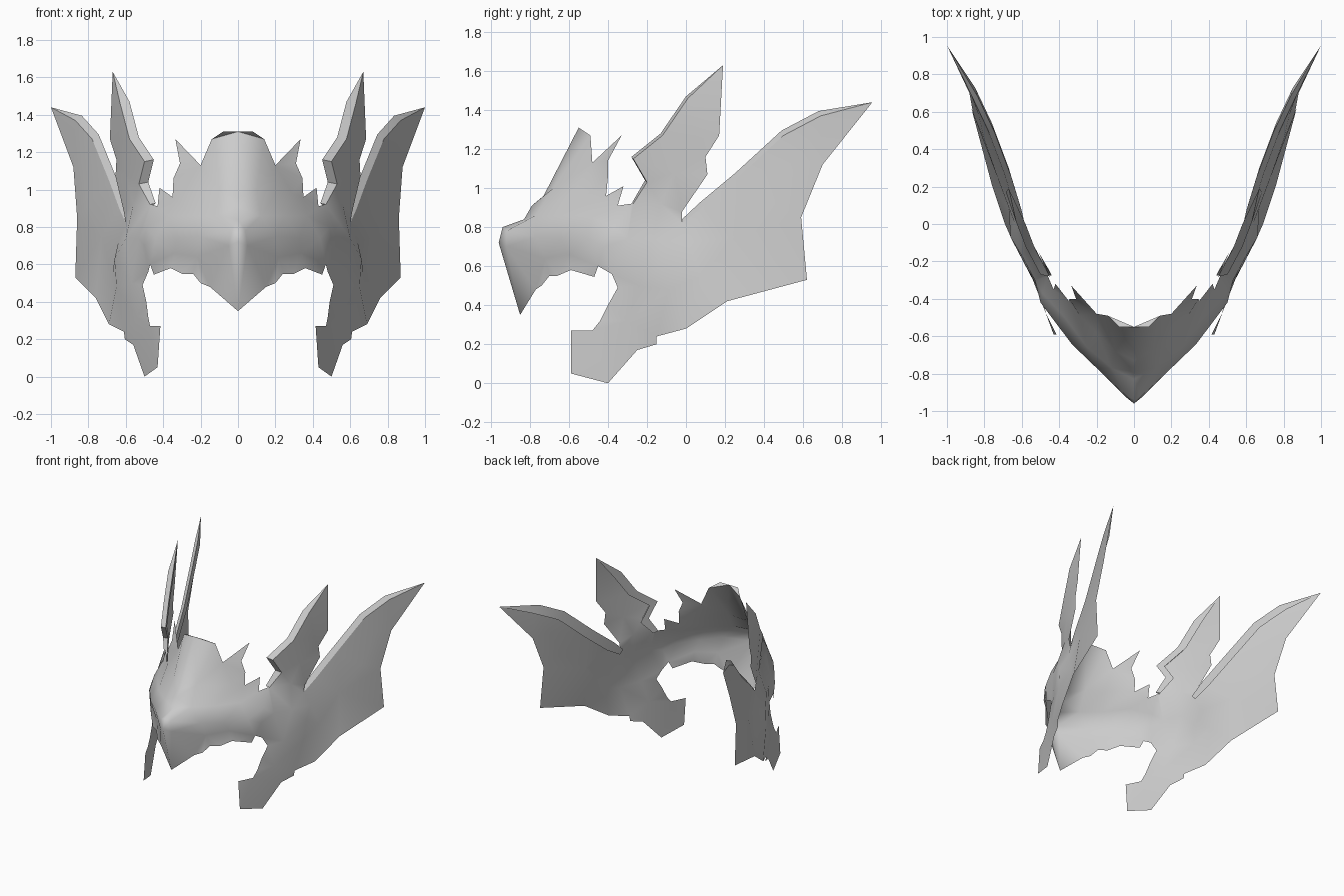
import bpy
import bmesh
from mathutils import Vector
from mathutils.geometry import delaunay_2d_cdt

old = bpy.data.objects.get("Cube")
if old:
    bpy.data.objects.remove(old, do_unlink=True)

# One plain grey for the whole piece
grey = bpy.data.materials.new("plain grey")
grey.use_nodes = True
colour = (0.6, 0.6, 0.6, 1)
grey.diffuse_color = colour
shader = next(n for n in grey.node_tree.nodes if n.type == "BSDF_PRINCIPLED")
shader.inputs["Base Color"].default_value = colour
shader.inputs["Roughness"].default_value = 0.6


def fill_sheet(bm, outline, inner, axes):
    """Fill an outline, seen along one axis, with a sheet through the inner points."""
    points = [Vector(p) for p in outline + inner]
    flat = [Vector((p[axes[0]], p[axes[1]])) for p in points]
    ring = list(range(len(outline)))
    result = delaunay_2d_cdt(flat, [], [ring], 1, 1e-5)
    sources = result[3]
    verts = [bm.verts.new(points[source[0]]) for source in sources]
    for face in result[2]:
        bm.faces.new([verts[i] for i in face])


def add_rim(bm, edge, inward, back):
    """Fold a tapered ridge along an edge, towards the middle and then back."""
    last = len(edge) - 1
    rows = []
    for i, point in enumerate(edge):
        p = Vector(point)
        size = 0.0 if i == last else 0.6 if i == 0 else 1.0
        rows.append([p, p + size * Vector(inward), p + size * Vector(back)])
    rows = [[bm.verts.new(p) for p in row] for row in rows]
    for low, high in zip(rows, rows[1:]):
        for k in range(2):
            bm.faces.new((low[k], high[k], high[k + 1], low[k + 1]))


def finish(bm, name):
    """Weld the half, mirror it and shade it smooth."""
    bmesh.ops.remove_doubles(bm, verts=bm.verts, dist=0.002)
    mesh = bpy.data.meshes.new(name)
    bm.to_mesh(mesh)
    bm.free()
    mesh.materials.append(grey)
    obj = bpy.data.objects.new(name, mesh)
    bpy.context.collection.objects.link(obj)
    mirror = obj.modifiers.new("mirror", "MIRROR")
    mirror.merge_threshold = 0.002
    bpy.ops.object.select_all(action="DESELECT")
    obj.select_set(True)
    bpy.context.view_layer.objects.active = obj
    bpy.ops.object.shade_smooth_by_angle(angle=0.9)


# Seam shared by the face mask and the side panel, from top to bottom
seam = [(.46, -.28, .92), (.49, -.37, .8), (.5, -.42, .7), (.47, -.45, .6)]

# Face mask: ridge down the middle, ragged lower edge, spiked crest
nose_ridge = [(0, -.55, 1.31), (0, -.73, .96), (0, -.79, .91), (0, -.83, .84),
              (0, -.94, .8), (0, -.96, .72), (0, -.85, .35)]
lower_edge = [(.15, -.77, .48), (.2, -.74, .5), (.24, -.7, .55), (.3, -.66, .55),
              (.36, -.59, .58), (.45, -.47, .545)]
crest_edge = [(.43, -.35, .91), (.42, -.32, 1.01), (.35, -.41, .96), (.345, -.4, 1.06),
              (.31, -.4, 1.14), (.335, -.33, 1.27), (.2, -.48, 1.13),
              (.14, -.49, 1.27), (.08, -.55, 1.31)]
mask_inner = [(.04, -.92, .78), (.05, -.92, .7), (.2, -.77, .75), (.33, -.645, .74),
              (.44, -.5, .74), (.22, -.72, .64), (.34, -.6, .66), (.12, -.77, .86),
              (.25, -.66, .86), (.37, -.5, .86), (.1, -.68, 1.0), (.2, -.58, .98),
              (.29, -.49, .98)]

# Side panel: cheek guard, wing and fin
cheek_edge = [(.48, -.38, .56), (.51, -.35, .49), (.49, -.4, .4), (.48, -.44, .32),
              (.47, -.48, .27), (.415, -.59, .27), (.43, -.59, .05), (.5, -.4, 0),
              (.56, -.25, .17), (.605, -.15, .2), (.61, -.15, .24)]
wing_back = [(.69, 0, .28), (.76, .21, .42), (.87, .62, .53), (.86, .59, .85),
             (.88, .7, 1.12)]
wing_top = [(.6, -.02, .82), (.635, .08, .9), (.69, .26, 1.05), (.78, .5, 1.27),
            (.87, .69, 1.37), (1, .955, 1.44)]
fin_back = [(.61, -.02, .88), (.655, .11, 1.07), (.65, .1, 1.16), (.685, .17, 1.27),
            (.67, .19, 1.63)]
fin_front = [(.47, -.27, .92), (.53, -.2, 1.03), (.5, -.27, 1.15), (.58, -.12, 1.27),
             (.63, .01, 1.46), (.67, .19, 1.63)]
side_inner = [(.53, -.3, .74), (.6, -.17, .74), (.66, -.07, .63), (.65, -.09, .48),
              (.57, -.24, .5), (.54, -.3, .32), (.64, .01, .72), (.73, .25, .75),
              (.8, .45, .92), (.67, .08, .55), (.83, .58, 1.14), (.56, -.13, .92),
              (.6, -.06, 1.08), (.64, .05, 1.25)]

bm = bmesh.new()
fill_sheet(bm, nose_ridge + lower_edge + seam[::-1] + crest_edge, mask_inner, (0, 2))
fill_sheet(bm, seam + cheek_edge + wing_back + wing_top[::-1] + fin_back
           + fin_front[-2::-1], side_inner, (1, 2))
finish(bm, "winged_mask")

# Raised rims along the leading edges of the wings and fins
bm = bmesh.new()
add_rim(bm, wing_top, (-.035, -.01, .025), (-.02, .04, -.03))
finish(bm, "wing_rims")
bm = bmesh.new()
add_rim(bm, fin_front, (-.05, -.01, .01), (-.02, .05, -.01))
finish(bm, "fin_rims")
